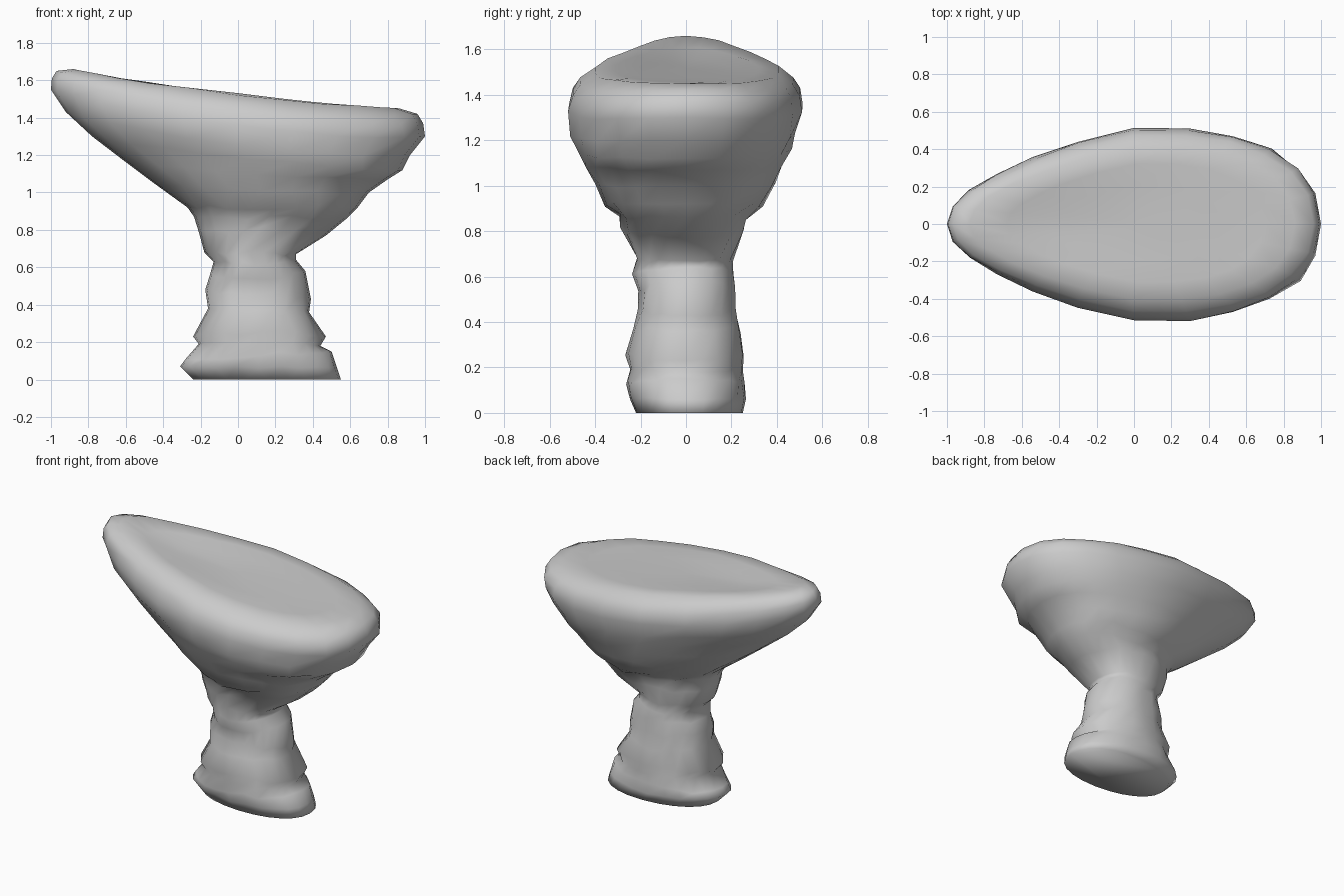
import bpy, bmesh, math, random

if "Cube" in bpy.data.objects:
    bpy.data.objects.remove(bpy.data.objects["Cube"])

random.seed(7)
SEGMENTS = 24

stone = bpy.data.materials.new("stone grey")
stone.use_nodes = True
stone.diffuse_color = (0.6, 0.6, 0.6, 1)
stone.node_tree.nodes["Principled BSDF"].inputs["Base Color"].default_value = (0.6, 0.6, 0.6, 1)


def boxy(v):
    """Push a sine or cosine outward so that loops are slightly squared."""
    return math.copysign(abs(v) ** 0.9, v)


def ring(bm, x0, z0, x1, z1, front, back, egg, sag, rough):
    """Tilted egg-shaped loop from (x0, z0) to (x1, z1), its sides drooping by sag."""
    verts = []
    for i in range(SEGMENTS):
        a = math.tau * i / SEGMENTS
        c, s = boxy(math.cos(a)), boxy(math.sin(a))
        taper = 1 + egg * c * (0.1 if c > 0 else 0.39)
        r = 1 + random.uniform(-rough, rough)
        x = (x0 + x1) / 2 + (x1 - x0) / 2 * c * (r if abs(c) < 0.9 else 1)
        y = s * (back if s > 0 else front) * taper * r
        z = z0 + (z1 - z0) * (c + 1) / 2 - sag * s * s
        z += random.uniform(-rough, rough) * 0.5 * abs(s)
        verts.append(bm.verts.new((x, y, z)))
    return verts


def loft(name, rows):
    bm = bmesh.new()
    loops = [ring(bm, *row) for row in rows]
    for a, b in zip(loops, loops[1:]):
        for i in range(SEGMENTS):
            j = (i + 1) % SEGMENTS
            bm.faces.new((a[i], a[j], b[j], b[i]))
    bm.faces.new(reversed(loops[0]))
    bmesh.ops.poke(bm, faces=[bm.faces.new(loops[-1])])
    bmesh.ops.recalc_face_normals(bm, faces=bm.faces)
    for face in bm.faces:
        face.smooth = True
    mesh = bpy.data.meshes.new(name)
    bm.to_mesh(mesh)
    bm.free()
    mesh.materials.append(stone)
    bpy.context.collection.objects.link(bpy.data.objects.new(name, mesh))


# Each row: right x, z, left x, z, front depth, back depth, egg taper, sag, roughness
# Weathered pillar with a flared foot and ledges
pillar = [
    (-.24, 0, .55, 0, .22, .25, .2, 0, 0),
    (-.31, .07, .53, .06, .25, .26, .2, 0, .02),
    (-.28, .11, .50, .15, .27, .26, .2, 0, .03),
    (-.21, .19, .44, .18, .25, .25, .1, -.01, .02),
    (-.24, .23, .47, .23, .26, .25, .1, -.02, .03),
    (-.16, .38, .38, .36, .23, .24, 0, 0, .04),
    (-.175, .48, .39, .43, .21, .22, 0, 0, .04),
    (-.15, .56, .36, .58, .21, .22, 0, .02, .04),
    (-.13, .63, .31, .64, .24, .21, 0, .02, .03),
]

# Overhanging tilted cap with a collar, a blunt right tip, a rounded lip and a shallow dip on top
cap = [
    (-.18, .68, .31, .67, .22, .20, 0, 0, .03),
    (-.21, .79, .47, .77, .28, .255, .2, -.02, .04),
    (-.235, .87, .58, .86, .30, .27, .3, 0, .03),
    (-.27, .92, .64, .92, .36, .33, .4, 0, .03),
    (-.45, 1.05, .70, 1.0, .40, .385, .5, .02, .03),
    (-.61, 1.17, .80, 1.07, .44, .42, .7, .02, .02),
    (-.78, 1.30, .88, 1.12, .485, .46, 1, .03, .02),
    (-.92, 1.43, .92, 1.20, .505, .485, 1, .06, .02),
    (-1.0, 1.55, 1.0, 1.30, .515, .51, 1, .07, .015),
    (-.995, 1.61, .99, 1.37, .50, .505, 1, .06, .01),
    (-.97, 1.65, .96, 1.42, .465, .475, 1, .06, .01),
    (-.88, 1.66, .86, 1.45, .40, .41, 1, .03, .01),
    (-.68, 1.61, .70, 1.455, .31, .32, 1, .005, .005),
    (-.45, 1.56, .45, 1.475, .19, .20, .8, 0, 0),
]

loft("weathered_rock", pillar + cap)
